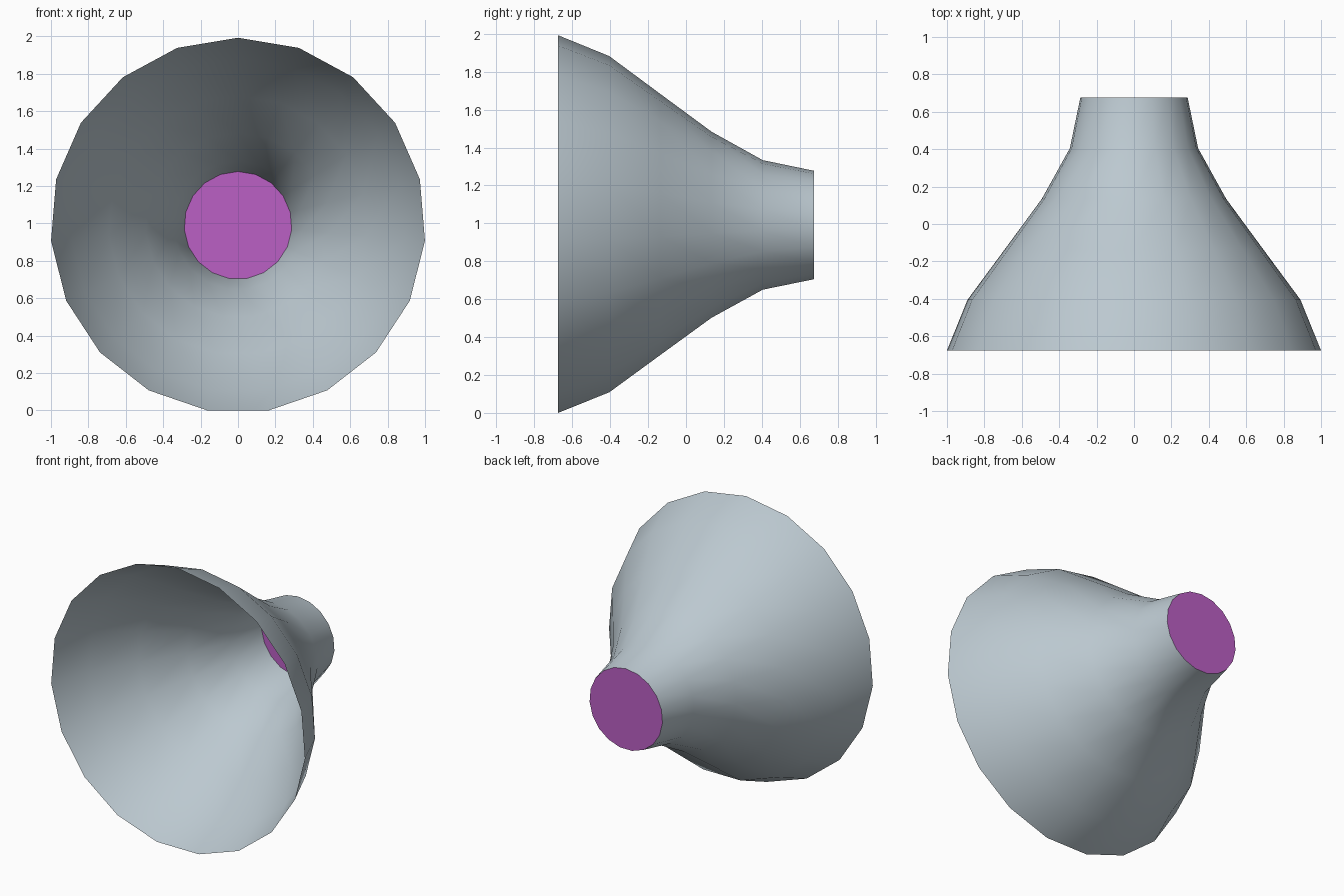
import bpy, bmesh, math

old = bpy.data.objects.get("Cube")
if old:
    bpy.data.objects.remove(old, do_unlink=True)

SIDES = 19
RIM = 1.003
CENTRE_Z = RIM * math.cos(math.pi / SIDES)
# (y, radius) from the wide front rim to the narrow back end
PROFILE = [(-0.675, RIM), (-0.405, 0.893), (-0.135, 0.693),
           (0.135, 0.494), (0.405, 0.344), (0.675, 0.288)]


def make_material(name, rgb):
    mat = bpy.data.materials.new(name)
    mat.use_nodes = True
    mat.diffuse_color = (*rgb, 1)
    mat.node_tree.nodes["Principled BSDF"].inputs["Base Color"].default_value = (*rgb, 1)
    return mat


def ring(bm, y, radius):
    angles = [2 * math.pi * i / SIDES for i in range(SIDES)]
    return [bm.verts.new((radius * math.sin(a), y, CENTRE_Z + radius * math.cos(a)))
            for a in angles]


def finish(bm, name, mat):
    mesh = bpy.data.meshes.new(name)
    bm.to_mesh(mesh)
    bm.free()
    mesh.materials.append(mat)
    obj = bpy.data.objects.new(name, mesh)
    bpy.context.collection.objects.link(obj)
    return obj


# Open flared shell
bm = bmesh.new()
rings = [ring(bm, y, r) for y, r in PROFILE]
for front, back in zip(rings, rings[1:]):
    for i in range(SIDES):
        j = (i + 1) % SIDES
        face = bm.faces.new((front[i], back[i], back[j], front[j]))
        face.smooth = True
bm.normal_update()
# Point the normals outwards
if bm.faces[:][0].normal.z < 0:
    bmesh.ops.reverse_faces(bm, faces=bm.faces[:])
finish(bm, "flared_shell", make_material("blue grey", (0.50, 0.58, 0.63)))

# Flat disc closing the narrow end
bm = bmesh.new()
disc = bm.faces.new(ring(bm, *PROFILE[-1]))
bm.normal_update()
if disc.normal.y < 0:
    disc.normal_flip()
finish(bm, "end_disc", make_material("purple", (0.50, 0.115, 0.56)))
